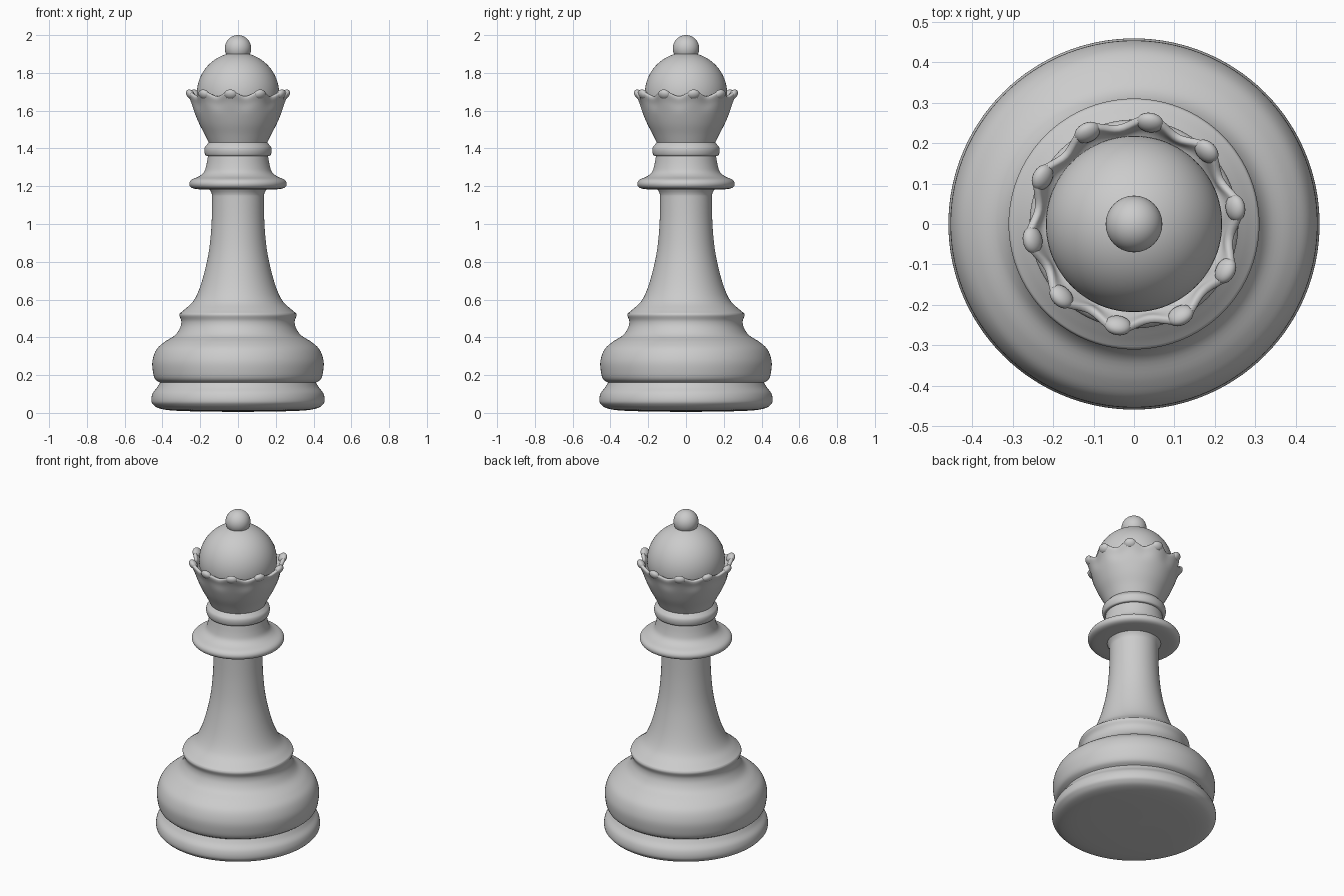
import bpy, bmesh
from math import sin, cos, pi, radians
from mathutils import Vector

if "Cube" in bpy.data.objects:
    bpy.data.objects.remove(bpy.data.objects["Cube"])

SEG = 120
POINTS = 10
PHASE = radians(9)


def smooth_curve(pts, steps=5):
    """Catmull-Rom curve through profile points."""
    p = [Vector(q) for q in pts]
    p = [p[0]] + p + [p[-1]]
    out = []
    for i in range(1, len(p) - 2):
        a, b, c, d = p[i - 1:i + 3]
        for k in range(steps):
            t = k / steps
            out.append(0.5 * (2 * b + (c - a) * t + (2 * a - 5 * b + 4 * c - d) * t * t
                              + (3 * b - a - 3 * c + d) * t ** 3))
    return out + [p[-1]]


def lathe(name, pts, wave=None):
    """Revolve (radius, height) points; wave(i, angle) offsets the profile."""
    bm = bmesh.new()
    rings = []
    for i, q in enumerate(pts):
        ring = []
        for s in range(SEG):
            a = 2 * pi * s / SEG
            dr, dz = wave(q, i, a) if wave else (0, 0)
            r = max(q[0] + dr, 0)
            ring.append(bm.verts.new((r * cos(a), r * sin(a), q[1] + dz)))
        rings.append(ring)
    for r0, r1 in zip(rings, rings[1:]):
        for s in range(SEG):
            t = (s + 1) % SEG
            bm.faces.new((r0[s], r0[t], r1[t], r1[s]))
    bmesh.ops.remove_doubles(bm, verts=bm.verts, dist=1e-5)
    return finish(name, bm)


def finish(name, bm, angle=40):
    bmesh.ops.recalc_face_normals(bm, faces=bm.faces)
    me = bpy.data.meshes.new(name)
    bm.to_mesh(me)
    bm.free()
    ob = bpy.data.objects.new(name, me)
    bpy.context.collection.objects.link(ob)
    bpy.ops.object.select_all(action='DESELECT')
    ob.select_set(True)
    bpy.context.view_layer.objects.active = ob
    bpy.ops.object.shade_smooth_by_angle(angle=radians(angle))
    return ob


# Turned body: foot, base bulge, stem, collar and neck ring
foot = [(0, .005), (.3, .01), (.41, .022), (.45, .045), (.459, .07), (.451, .105),
        (.428, .135), (.413, .16)]
bulge = [(.413, .16), (.438, .178), (.45, .215), (.453, .275), (.432, .335), (.39, .375),
         (.335, .41), (.307, .45), (.3, .485), (.31, .515), (.307, .528)]
stem = [(.307, .528), (.28, .55), (.238, .59), (.205, .655), (.175, .755), (.152, .87),
        (.14, 1.0), (.137, 1.13), (.139, 1.16), (.15, 1.182)]
collar = [(.15, 1.182), (.22, 1.185), (.25, 1.195), (.258, 1.215), (.245, 1.235),
          (.205, 1.253), (.18, 1.275), (.168, 1.31), (.159, 1.36)]
neck_ring = [(.159, 1.36), (.172, 1.364), (.178, 1.385), (.176, 1.405), (.165, 1.42),
             (.154, 1.432)]
body = [p for part in (foot, bulge, stem, collar, neck_ring) for p in smooth_curve(part)]
lathe("turned_body", body)

# Flared crown with a scalloped rim
crown = smooth_curve([(.154, 1.43), (.176, 1.475), (.205, 1.53), (.23, 1.59), (.245, 1.64),
                      (.259, 1.675), (.258, 1.688), (.243, 1.688), (.225, 1.66), (.20, 1.645)])


def scallop(q, i, a):
    k = max(0, min(1, (q[1] - 1.55) / .13)) ** 2
    c = cos(POINTS * (a - PHASE))
    return .012 * k * c * max(0, min(1, (q[0] - .21) / .03)), .014 * k * c


lathe("crown", crown, scallop)

# Rounded points on the crown rim
bm = bmesh.new()
for n in range(POINTS):
    a = PHASE + n * 2 * pi / POINTS
    new = bmesh.ops.create_uvsphere(bm, u_segments=20, v_segments=12, radius=1)["verts"]
    for v in new:
        x, y, z = v.co.x * .023, v.co.y * .034, v.co.z * .026
        x += .254 + z * .3
        v.co = (x * cos(a) - y * sin(a), x * sin(a) + y * cos(a), z + 1.686)
finish("crown_points", bm)

# Dome inside the crown, and the ball on top
dome = [(.218 * cos(t), 1.69 + .218 * sin(t)) for t in
        [-.25 + (pi / 2 + .25) * k / 24 for k in range(25)]]
lathe("dome", dome)
ball = [(.07 * cos(t), 1.93 + .07 * sin(t)) for t in
        [-pi / 2 + pi * k / 24 for k in range(25)]]
lathe("top_ball", ball)
